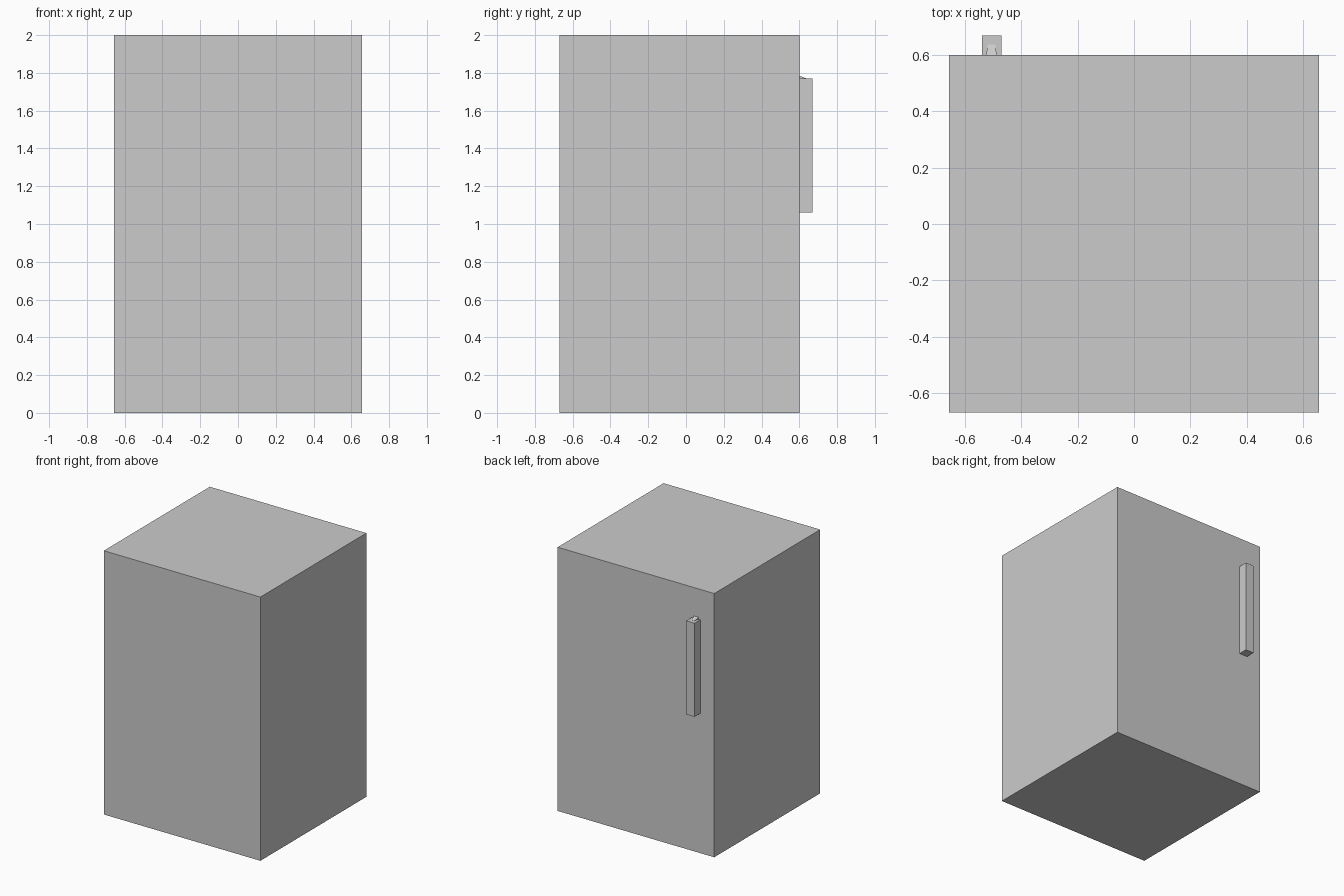
import bpy
import bmesh
from mathutils import Vector

if "Cube" in bpy.data.objects:
    bpy.data.objects.remove(bpy.data.objects["Cube"], do_unlink=True)

# Single painted finish
grey = bpy.data.materials.new("light_grey")
grey.use_nodes = True
colour = (0.6, 0.6, 0.6, 1)
grey.diffuse_color = colour
grey.node_tree.nodes["Principled BSDF"].inputs["Base Color"].default_value = colour


def add_object(name, bm):
    bmesh.ops.recalc_face_normals(bm, faces=bm.faces)
    mesh = bpy.data.meshes.new(name)
    bm.to_mesh(mesh)
    bm.free()
    mesh.materials.append(grey)
    obj = bpy.data.objects.new(name, mesh)
    bpy.context.collection.objects.link(obj)
    return obj


def box(low, high):
    bm = bmesh.new()
    bmesh.ops.create_cube(bm, size=1)
    low, high = Vector(low), Vector(high)
    for v in bm.verts:
        v.co = (low + high) / 2 + v.co * (high - low)
    return bm


# Cabinet body, with a flush panel outlined on each side
body = box((-0.657, -0.67, 0), (0.657, 0.6, 2))
sides = [f for f in body.faces if abs(f.calc_center_median().x) > 0.5]
for side in sides:
    bmesh.ops.inset_individual(body, faces=[side], thickness=0.02)
    for v in side.verts:
        v.co.y = -0.6 if v.co.y < 0 else 0.48
add_object("cabinet_body", body)

# Upright door handle on the back face
add_object("door_handle", box((-0.54, 0.6, 1.06), (-0.47, 0.67, 1.77)))

# Small tapered fixing on top of the handle
fixing = box((-0.525, 0.6, 1.765), (-0.487, 0.637, 1.785))
for v in fixing.verts:
    if v.co.y > 0.62:
        v.co.x = -0.506 + (v.co.x + 0.506) * 0.7
        v.co.z = min(v.co.z, 1.771)
add_object("handle_fixing", fixing)
